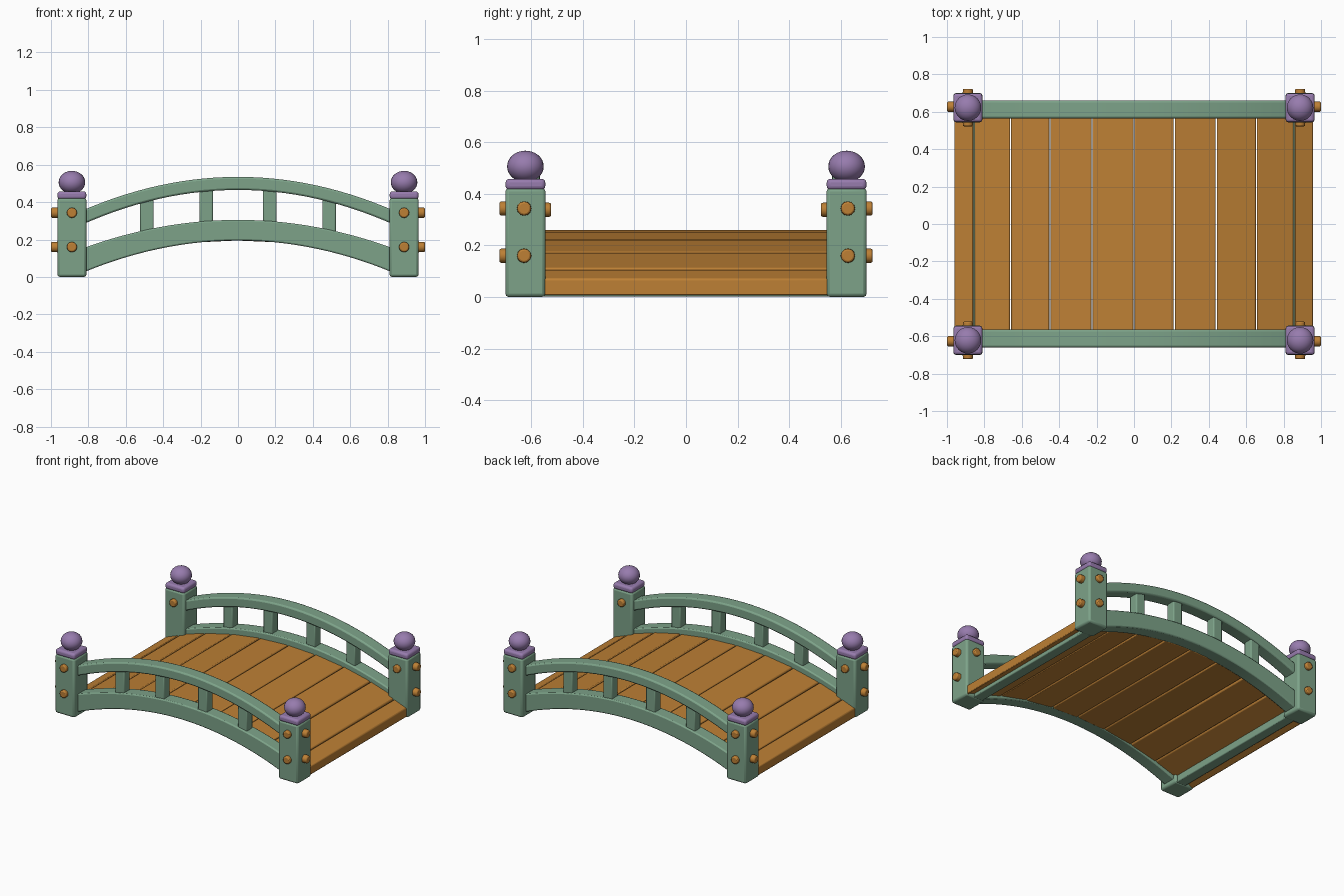
import bpy, bmesh, math, random
from mathutils import Matrix, Vector

if "Cube" in bpy.data.objects:
    bpy.data.objects.remove(bpy.data.objects["Cube"])
random.seed(4)


def material(name, rgb):
    m = bpy.data.materials.new(name)
    m.diffuse_color = (*rgb, 1)
    m.use_nodes = True
    m.node_tree.nodes["Principled BSDF"].inputs["Base Color"].default_value = m.diffuse_color
    return m


GREEN = material("sage green paint", (0.205, 0.365, 0.25))
WOOD = material("orange wood", (0.51, 0.215, 0.035))
PURPLE = material("purple paint", (0.31, 0.20, 0.42))


def finish(name, bm, mat, bevel=0.0, segments=2):
    bmesh.ops.recalc_face_normals(bm, faces=bm.faces)
    me = bpy.data.meshes.new(name)
    bm.to_mesh(me)
    bm.free()
    me.materials.append(mat)
    ob = bpy.data.objects.new(name, me)
    bpy.context.collection.objects.link(ob)
    if bevel:
        mod = ob.modifiers.new("soft edges", "BEVEL")
        mod.width, mod.segments = bevel, segments
        mod.limit_method, mod.angle_limit = "ANGLE", math.radians(40)
    bpy.context.view_layer.objects.active = ob
    bpy.ops.object.select_all(action="DESELECT")
    ob.select_set(True)
    bpy.ops.object.shade_smooth_by_angle(angle=math.radians(35))
    return ob


def box(name, lo, hi, mat, bevel=0.01, segments=2):
    bm = bmesh.new()
    bmesh.ops.create_cube(bm, size=1)
    for v in bm.verts:
        v.co = Vector([lo[i] + (v.co[i] + 0.5) * (hi[i] - lo[i]) for i in range(3)])
    return finish(name, bm, mat, bevel, segments)


def arch(name, x0, x1, y0, y1, bottom, top, n, mat, bevel):
    """Slab between two curves of x, cut into n segments."""
    bm = bmesh.new()
    rings = []
    for i in range(n + 1):
        x = x0 + (x1 - x0) * i / n
        rings.append([bm.verts.new(p) for p in (
            (x, y0, bottom(x)), (x, y1, bottom(x)), (x, y1, top(x)), (x, y0, top(x)))])
    for a, b in zip(rings, rings[1:]):
        for k in range(4):
            bm.faces.new((a[k], a[(k + 1) % 4], b[(k + 1) % 4], b[k]))
    bm.faces.new(rings[0])
    bm.faces.new(rings[-1])
    return finish(name, bm, mat, bevel)


def bolt(name, pos, direction):
    bm = bmesh.new()
    rot = Vector(direction).to_track_quat("Z", "Y").to_matrix().to_4x4()
    bmesh.ops.create_cone(bm, cap_ends=True, segments=12, radius1=0.029, radius2=0.027,
                          depth=0.06, matrix=Matrix.Translation(pos) @ rot)
    finish(name, bm, WOOD, 0.007)


def parabola(h, k):
    return lambda x: h - k * x * x


beam_bottom, beam_top = parabola(0.195, 0.25), parabola(0.305, 0.221)
rail_bottom, rail_top = parabola(0.465, 0.267), parabola(0.535, 0.26)
deck_bottom, deck_top = parabola(0.197, 0.209), parabola(0.262, 0.209)

# Curved side beams, handrails and balusters
for side, s in (("front", -1), ("back", 1)):
    ya, yb = sorted((s * 0.565, s * 0.66))
    arch(side + "_beam", -0.84, 0.84, ya, yb, beam_bottom, beam_top, 28, GREEN, 0.008)
    arch(side + "_handrail", -0.84, 0.84, ya, yb, rail_bottom, rail_top, 28, GREEN, 0.01)
    ya, yb = sorted((s * 0.58, s * 0.648))
    for i, x in enumerate((-0.487, -0.17, 0.17, 0.487)):
        box(f"{side}_baluster_{i + 1}", (x - 0.036, ya, beam_top(x) - 0.03),
            (x + 0.036, yb, rail_bottom(x) + 0.03), GREEN, 0.007)

# Deck planks
cuts = [-0.96, -0.855, -0.66, -0.45, -0.225, 0, 0.215, 0.44, 0.655, 0.855, 0.957]
for i, (a, b) in enumerate(zip(cuts, cuts[1:])):
    d = random.uniform(-0.003, 0.003) if 0 < i < 9 else 0
    half = 0.575 if 0 < i < 9 else 0.56
    arch(f"deck_plank_{i + 1}", a + (0.003 if i else 0), b - (0.003 if i < 9 else 0), -half, half,
         lambda x: deck_bottom(x) + d, lambda x: deck_top(x) + d, 1, WOOD, 0.007)

# Posts with collars, ball finials and bolts, plus the cross ties under the deck ends
for end, sx in (("left", -1), ("right", 1)):
    xa, xb = sorted((sx * 0.825, sx * 0.90))
    box(end + "_cross_tie", (xa, -0.58, 0.003), (xb, 0.58, 0.06), GREEN, 0.006)
    for side, sy in (("front", -1), ("back", 1)):
        n = f"{side}_{end}"
        cx, cy = sx * 0.888, sy * 0.622
        box(n + "_post", (cx - 0.078, cy - 0.078, 0), (cx + 0.078, cy + 0.078, 0.422), GREEN, 0.014)
        box(n + "_collar", (cx - 0.077, cy - 0.077, 0.415), (cx + 0.077, cy + 0.077, 0.458),
            PURPLE, 0.015, 3)
        bm = bmesh.new()
        bmesh.ops.create_uvsphere(bm, u_segments=24, v_segments=16, radius=1,
                                  matrix=Matrix.Translation((cx, cy, 0.506))
                                  @ Matrix.Diagonal((0.071, 0.071, 0.061, 1)))
        finish(n + "_ball", bm, PURPLE)
        for level, z in (("lower", 0.16), ("upper", 0.343)):
            bolt(f"{n}_{level}_side_bolt", (cx, sy * 0.693, z), (0, sy, 0))
            bolt(f"{n}_{level}_end_bolt", (sx * 0.97, sy * 0.627, z), (sx, 0, 0))
        bolt(n + "_inner_bolt", (cx, sy * 0.552, 0.338), (0, -sy, 0))
